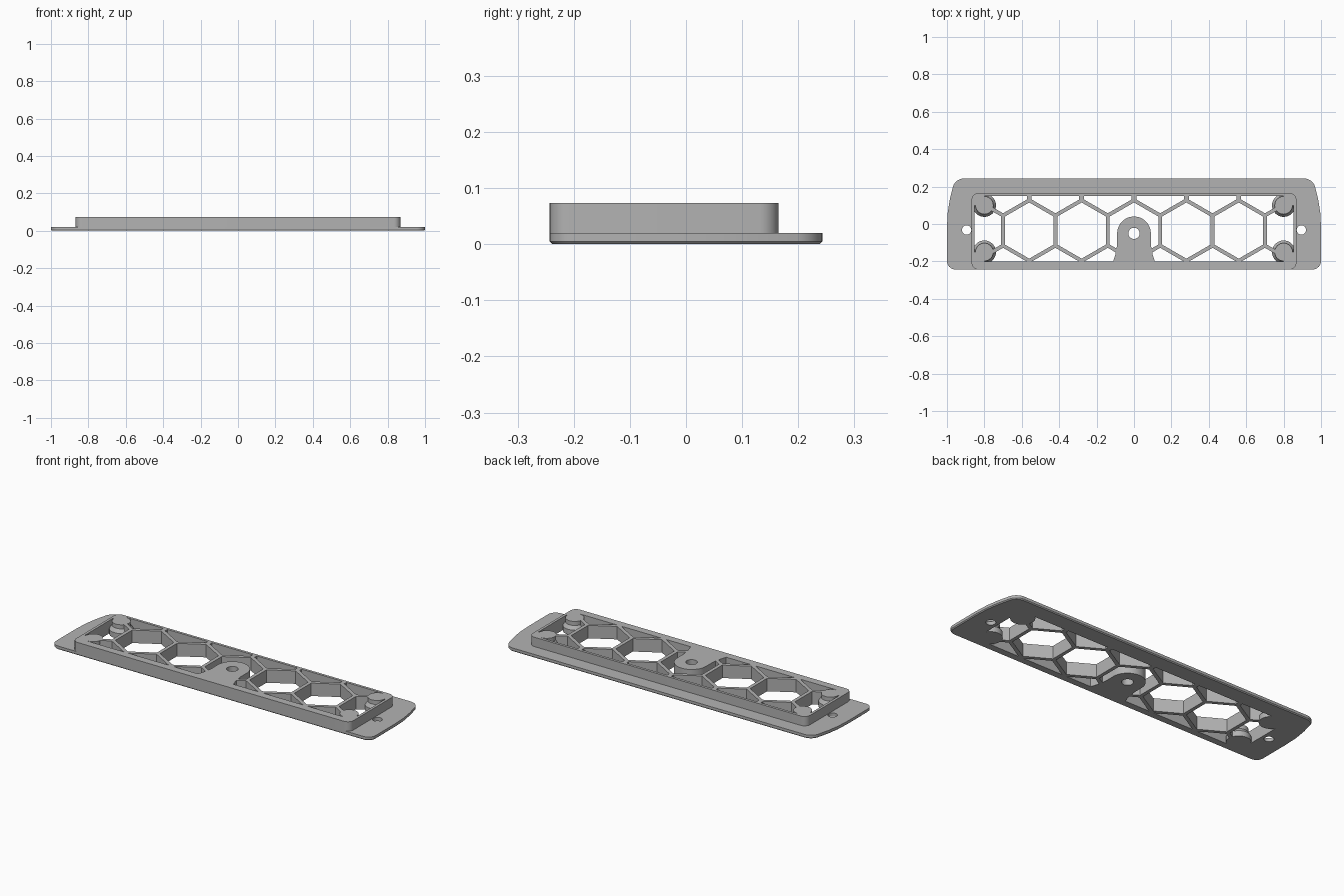
import bpy, bmesh, math
from mathutils import Matrix, Vector

cube = bpy.data.objects.get("Cube")
if cube:
    bpy.data.objects.remove(cube)

TOP = 0.073          # height of the raised frame
PITCH = 0.28         # width of one hexagon cell
RIB = 0.02           # rib thickness
CELL_Y = -0.035      # centre line of the cells

grey = bpy.data.materials.new("light_grey")
grey.use_nodes = True
grey.diffuse_color = (0.45, 0.45, 0.45, 1)
grey.node_tree.nodes["Principled BSDF"].inputs["Base Color"].default_value = grey.diffuse_color


def make(name, bm):
    bmesh.ops.recalc_face_normals(bm, faces=bm.faces)
    mesh = bpy.data.meshes.new(name)
    bm.to_mesh(mesh)
    bm.free()
    obj = bpy.data.objects.new(name, mesh)
    bpy.context.collection.objects.link(obj)
    mesh.materials.append(grey)
    return obj


def activate(obj):
    bpy.ops.object.select_all(action='DESELECT')
    obj.select_set(True)
    bpy.context.view_layer.objects.active = obj


def prism(name, points, z0, z1, corner=0, chamfer=0):
    """Extruded outline with rounded upright corners and a chamfered base."""
    bm = bmesh.new()
    face = bm.faces.new([bm.verts.new((x, y, z0)) for x, y in points])
    new = bmesh.ops.extrude_face_region(bm, geom=[face])["geom"]
    bmesh.ops.translate(bm, vec=(0, 0, z1 - z0),
                        verts=[v for v in new if isinstance(v, bmesh.types.BMVert)])
    bmesh.ops.recalc_face_normals(bm, faces=bm.faces)
    if corner:
        edges = [e for e in bm.edges
                 if abs(e.verts[0].co.z - e.verts[1].co.z) > 0.001 and e.calc_face_angle() > 0.5]
        bmesh.ops.bevel(bm, geom=edges, offset=corner, segments=8, profile=0.5, affect='EDGES')
    if chamfer:
        edges = [e for e in bm.edges if all(v.co.z < z0 + 0.0001 for v in e.verts)]
        bmesh.ops.bevel(bm, geom=edges, offset=chamfer, segments=1, affect='EDGES')
    return make(name, bm)


def rect(x0, x1, y0, y1):
    return [(x0, y0), (x1, y0), (x1, y1), (x0, y1)]


def circle(x, y, r, n=32):
    return [(x + r * math.cos(i * math.tau / n), y + r * math.sin(i * math.tau / n))
            for i in range(n)]


def mirrored(half):
    return half + [(-x, y) for x, y in reversed(half)]


def cut(obj, points):
    cutter = prism("cutter", points, -0.1, 0.2)
    cutter.hide_render = True
    mod = obj.modifiers.new("cut", 'BOOLEAN')
    mod.operation = 'DIFFERENCE'
    mod.solver = 'EXACT'
    mod.object = cutter
    activate(obj)
    bpy.ops.object.modifier_apply(modifier=mod.name)
    bpy.data.objects.remove(cutter)


def smooth(obj):
    activate(obj)
    bpy.ops.object.shade_smooth_by_angle()


# Mounting flange with bowed ends, central opening and two screw holes
opening = rect(-0.853, 0.853, -0.2, 0.15)
side = [(1, -0.243), (1, -0.02), (0.996, 0.06), (0.985, 0.13), (0.957, 0.243)]
flange = prism("flange", mirrored(side), 0, 0.02, corner=0.045, chamfer=0.005)
cut(flange, opening)
for sx in (-1, 1):
    cut(flange, circle(sx * 0.895, -0.032, 0.025))
smooth(flange)

# Raised frame around the opening
frame = prism("frame", rect(-0.868, 0.868, -0.243, 0.165), 0.006, TOP, corner=0.035)
cut(frame, opening)
smooth(frame)


# Honeycomb ribs
def rib(name, a, b, width=RIB):
    a, b = Vector(a), Vector(b)
    d = (b - a).normalized()
    n = Vector((-d.y, d.x)) * width / 2
    d = d * RIB * 0.25
    prism(name, [tuple(p) for p in (a - d - n, b + d - n, b + d + n, a - d + n)], 0, TOP)


R = PITCH / math.sqrt(3)
for i in range(6):
    x = (i - 2.5) * PITCH
    rib("upright_rib", (x, CELL_Y - R / 2), (x, CELL_Y + R / 2))
    for sx in (-1, 1):
        for sy in (-1, 1):
            rib("slanted_rib", (x, CELL_Y + sy * R / 2), (x + sx * PITCH / 2, CELL_Y + sy * R))
for i in range(5):
    x = (i - 2) * PITCH
    rib("short_rib", (x, CELL_Y + R), (x, 0.152), 0.026)

# Central screw tab, rounded at the back and flared at the front
arch = [(0.115, -0.21), (0.1, -0.165), (0.09, -0.11)]
arch += [(0.09 * math.cos(a), -0.05 + 0.09 * math.sin(a))
         for a in (math.pi / 2 * i / 12 for i in range(12))]
arch_points = mirrored(arch)
arch_points.insert(len(arch), (0, 0.04))
tab = prism("screw_tab", arch_points, 0, TOP)
cut(tab, circle(0, -0.05, 0.03))
smooth(tab)

# Stepped corner bosses, joined to the frame corners
for sx in (-1, 1):
    for sy, y in ((1, 0.1), (-1, -0.15)):
        bm = bmesh.new()
        for z0, z1, r0, r1 in ((0, 0.03, 0.062, 0.062), (0.03, 0.05, 0.062, 0.048),
                               (0.05, TOP, 0.048, 0.048)):
            bmesh.ops.create_cone(bm, cap_ends=True, segments=32, radius1=r0, radius2=r1,
                                  depth=z1 - z0,
                                  matrix=Matrix.Translation((sx * 0.8, y, (z0 + z1) / 2)))
        smooth(make("corner_boss", bm))
        xs = sorted((sx * 0.8, sx * 0.855))
        ys = sorted((y, y + sy * 0.053))
        prism("corner_web", rect(*xs, *ys), 0, TOP)
